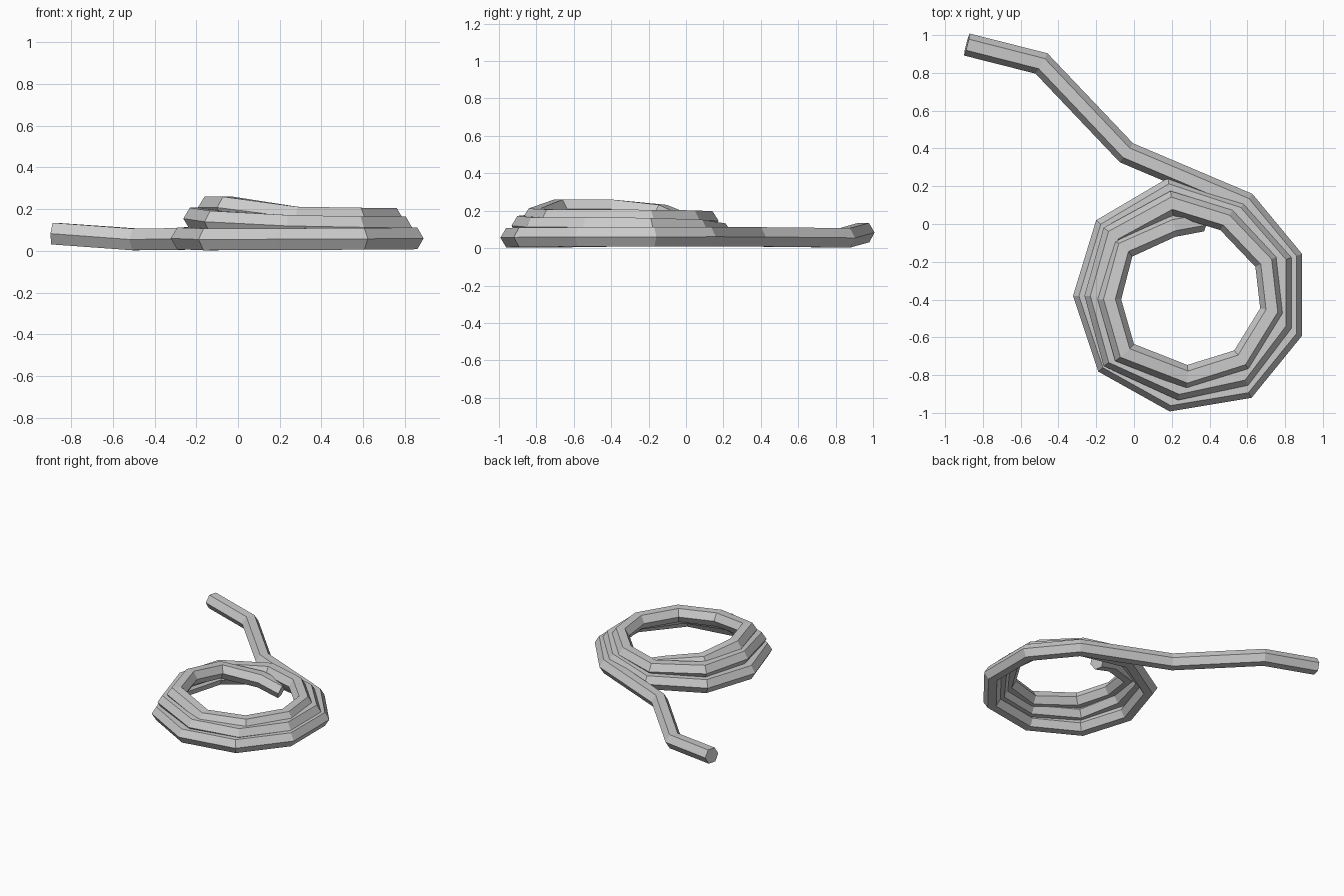
import bpy, bmesh, math
from mathutils import Vector

if "Cube" in bpy.data.objects:
    bpy.data.objects.remove(bpy.data.objects["Cube"])

# Centre line: loose tail, three shrinking and rising turns, tucked end
PATH = [
    (-0.885, 0.95, 0.083), (-0.49, 0.85, 0.055), (-0.04, 0.377, 0.06),
    # bottom turn
    (0.59, 0.11, 0.061), (0.83, -0.18, 0.06), (0.83, -0.57, 0.06),
    (0.59, -0.865, 0.058), (0.20, -0.93, 0.056), (-0.14, -0.74, 0.055),
    (-0.26, -0.38, 0.06), (-0.15, -0.02, 0.065), (0.19, 0.18, 0.08),
    # middle turn
    (0.55, 0.06, 0.10), (0.775, -0.20, 0.11), (0.775, -0.53, 0.112),
    (0.57, -0.80, 0.113), (0.24, -0.87, 0.12), (-0.11, -0.71, 0.14),
    (-0.20, -0.38, 0.155), (-0.11, -0.06, 0.15), (0.20, 0.11, 0.145),
    # top turn
    (0.49, 0.02, 0.15), (0.70, -0.20, 0.153), (0.73, -0.46, 0.154),
    (0.57, -0.72, 0.155), (0.28, -0.81, 0.16), (-0.05, -0.68, 0.208),
    (-0.13, -0.40, 0.208), (-0.06, -0.13, 0.18),
    # tucked end
    (0.20, -0.01, 0.13), (0.36, 0.02, 0.075),
]
RADIUS, SIDES = 0.06, 6


def sweep(name, points, radius, sides):
    """Mitred flat-faced tube along a list of points."""
    pts = [Vector(p) for p in points]
    bm = bmesh.new()
    rings = []
    for i, p in enumerate(pts):
        a = (p - pts[i - 1]).normalized() if i else (pts[1] - p).normalized()
        b = (pts[i + 1] - p).normalized() if i < len(pts) - 1 else a
        t = (a + b).normalized()
        side = t.cross(Vector((0, 0, 1))).normalized()
        up = side.cross(t)
        miter = 1 / max(0.5, t.dot(a))
        ring = []
        for k in range(sides):
            ang = 2 * math.pi * k / sides
            ring.append(bm.verts.new(p + side * (radius * miter * math.cos(ang))
                                     + up * (radius * math.sin(ang))))
        rings.append(ring)
    for r0, r1 in zip(rings, rings[1:]):
        for k in range(sides):
            n = (k + 1) % sides
            bm.faces.new((r0[k], r0[n], r1[n], r1[k]))
    bm.faces.new(rings[0])
    bm.faces.new(rings[-1])
    bmesh.ops.recalc_face_normals(bm, faces=bm.faces)
    mesh = bpy.data.meshes.new(name)
    bm.to_mesh(mesh)
    bm.free()
    obj = bpy.data.objects.new(name, mesh)
    bpy.context.collection.objects.link(obj)
    return obj


# Coiled rope
sweep("coiled_rope", PATH, RADIUS, SIDES)
